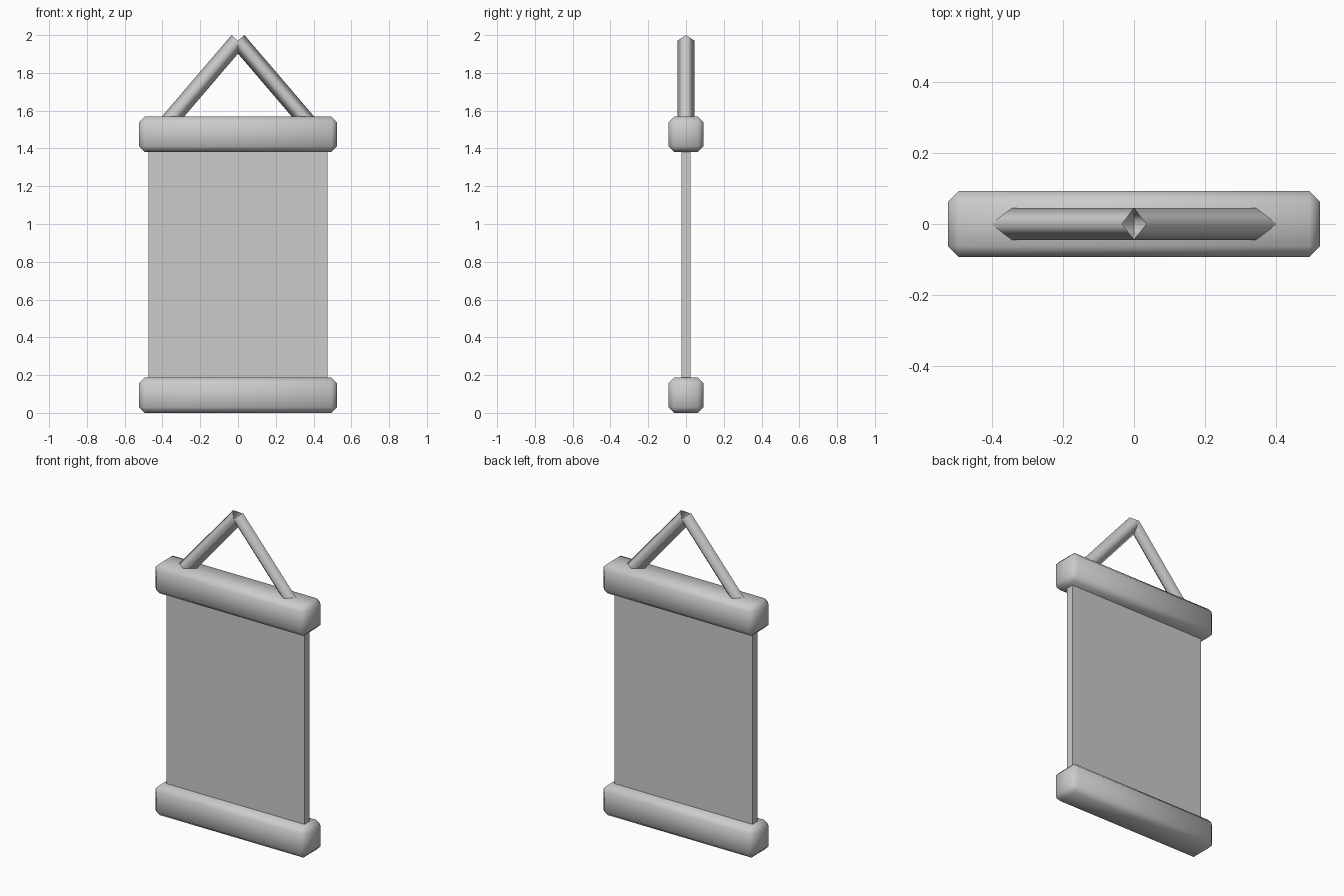
import bpy, bmesh
from math import radians
from mathutils import Vector, Matrix

cube = bpy.data.objects.get("Cube")
if cube:
    bpy.data.objects.remove(cube, do_unlink=True)

# Single plain colour
GREY = (0.6, 0.6, 0.6, 1)
mat = bpy.data.materials.new("plain grey")
mat.use_nodes = True
mat.diffuse_color = GREY
mat.node_tree.nodes["Principled BSDF"].inputs["Base Color"].default_value = GREY


def finish(name, bm, smooth):
    mesh = bpy.data.meshes.new(name)
    for face in bm.faces:
        face.smooth = smooth
    bm.to_mesh(mesh)
    bm.free()
    mesh.materials.append(mat)
    obj = bpy.data.objects.new(name, mesh)
    bpy.context.collection.objects.link(obj)
    return obj


def box(name, size, z, chamfer=0):
    bm = bmesh.new()
    bmesh.ops.create_cube(bm, size=1)
    bmesh.ops.scale(bm, vec=size, verts=bm.verts)
    bmesh.ops.translate(bm, vec=(0, 0, z), verts=bm.verts)
    if chamfer:
        bmesh.ops.bevel(bm, geom=bm.edges[:], offset=chamfer, segments=1,
                        affect='EDGES', profile=0.5)
    return finish(name, bm, chamfer > 0)


def cord(name, start, end, radius):
    # Four-sided open tube whose corners point along y and in the x-z plane
    start, end = Vector(start), Vector(end)
    axis = end - start
    bm = bmesh.new()
    bmesh.ops.create_cone(bm, cap_ends=False, segments=4, radius1=radius,
                          radius2=radius, depth=axis.length)
    angle = Vector((0, 0, 1)).angle(axis) * (1 if axis.x > 0 else -1)
    turn = Matrix.Rotation(angle, 4, 'Y')
    bmesh.ops.transform(bm, verts=bm.verts,
                        matrix=Matrix.Translation((start + end) / 2) @ turn)
    return finish(name, bm, True)


# Rounded rods and the hanging cloth
box("bottom_rod", (1.05, 0.187, 0.187), 0.0935, 0.03)
box("top_rod", (1.05, 0.187, 0.187), 1.475, 0.03)
box("cloth", (0.95, 0.05, 1.25), 0.785)

# Hanging cords meeting at the peak
for side, name in ((1, "left_cord"), (-1, "right_cord")):
    cord(name, (side * 0.403, 0, 1.5), (0, 0, 1.971), 0.045)
